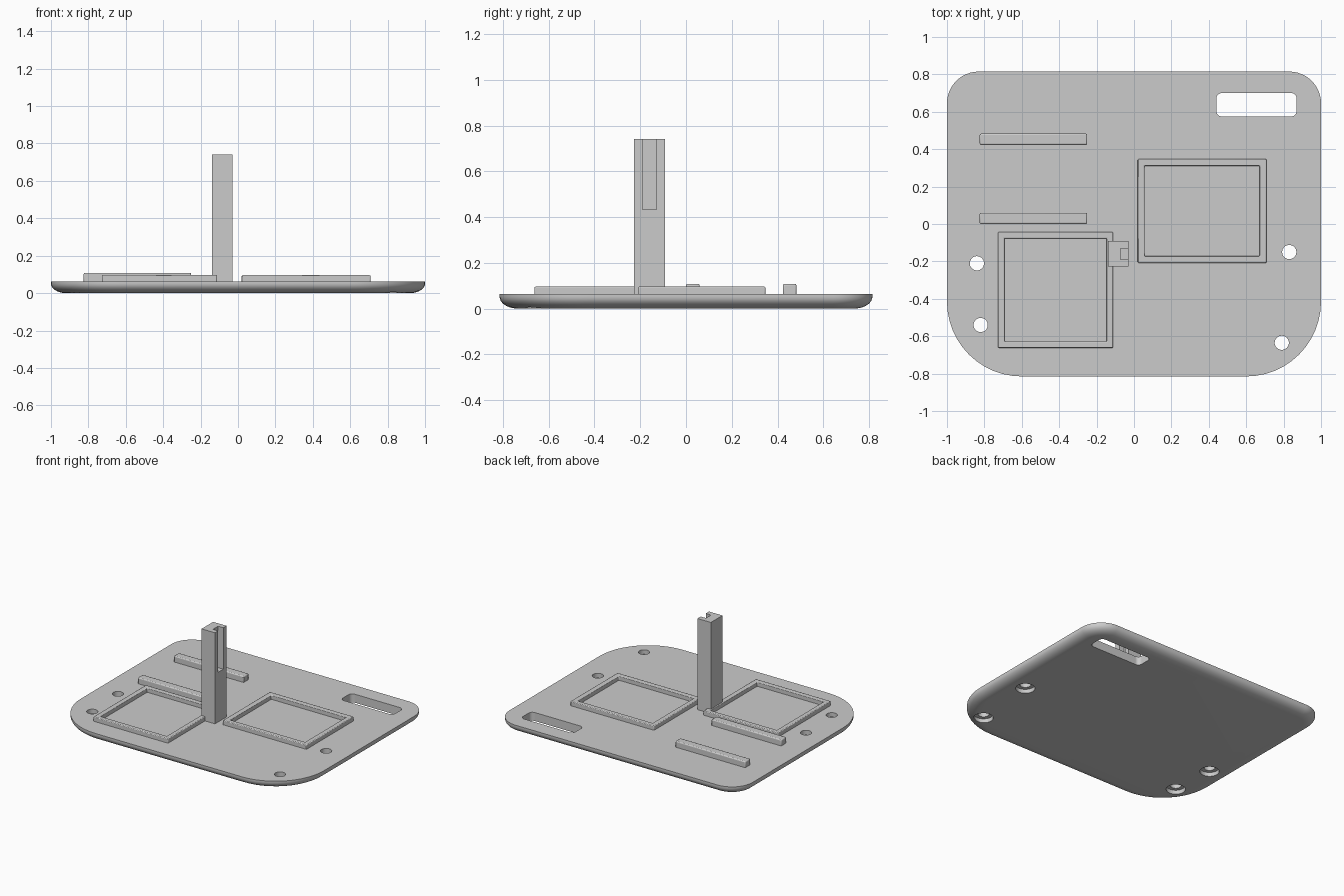
import bpy, bmesh
from math import sin, cos, pi, radians

if "Cube" in bpy.data.objects:
    bpy.data.objects.remove(bpy.data.objects["Cube"])

grey = bpy.data.materials.new("plain grey")
GREY = (0.6, 0.6, 0.6, 1)
grey.diffuse_color = GREY
grey.use_nodes = True
grey.node_tree.nodes["Principled BSDF"].inputs["Base Color"].default_value = GREY

TOP = 0.063     # plate surface
SINK = 0.05     # raised parts start slightly inside the plate


def outline(x0, x1, y0, y1, z, r_front=0, r_back=0, steps=12):
    """Rectangle with separately rounded front and back corners."""
    corners = [(x1, y1, r_back, -1, -1), (x0, y1, r_back, 1, -1),
               (x0, y0, r_front, 1, 1), (x1, y0, r_front, -1, 1)]
    pts = []
    for i, (x, y, r, sx, sy) in enumerate(corners):
        for k in range(steps + 1 if r else 1):
            a = (i + k / steps) * pi / 2
            pts.append((x + sx * r + r * cos(a), y + sy * r + r * sin(a), z) if r else (x, y, z))
    return pts


def loft(name, rings, ring_shaped=False):
    """Join matching outlines into a solid, capped or closed on itself."""
    bm = bmesh.new()
    loops = [[bm.verts.new(p) for p in ring] for ring in rings]
    n = len(loops[0])
    pairs = list(zip(loops, loops[1:]))
    if ring_shaped:
        pairs.append((loops[-1], loops[0]))
    else:
        bm.faces.new(loops[0])
        bm.faces.new(loops[-1])
    for a, b in pairs:
        for i in range(n):
            j = (i + 1) % n
            bm.faces.new((a[i], a[j], b[j], b[i]))
    bmesh.ops.recalc_face_normals(bm, faces=bm.faces)
    mesh = bpy.data.meshes.new(name)
    bm.to_mesh(mesh)
    bm.free()
    mesh.materials.append(grey)
    obj = bpy.data.objects.new(name, mesh)
    bpy.context.collection.objects.link(obj)
    return obj


def block(name, x0, x1, y0, y1, z0, z1, r=0):
    return loft(name, [outline(x0, x1, y0, y1, z, r, r) for z in (z0, z1)])


def soften(obj, width):
    mod = obj.modifiers.new("soft edges", "BEVEL")
    mod.width = width
    mod.segments = 2


def cut(obj, cutter):
    mod = obj.modifiers.new("cut", "BOOLEAN")
    mod.operation = "DIFFERENCE"
    mod.solver = "EXACT"
    mod.object = cutter
    cutter.hide_render = True
    cutter.hide_set(True)


def frame(name, x0, x1, y0, y1, wall, z):
    inner = (x0 + wall, x1 - wall, y0 + wall, y1 - wall)
    obj = loft(name, [outline(x0, x1, y0, y1, SINK), outline(x0, x1, y0, y1, z),
                      outline(*inner, z), outline(*inner, SINK)], True)
    soften(obj, 0.005)


# Base plate with a rounded underside
rings = []
for k in range(9):
    a = k / 8 * pi / 2
    d = 0.08 * (1 - sin(a))
    rings.append(outline(-1 + d, 1 - d, -0.815 + d, 0.815 - d, 0.052 * (1 - cos(a)),
                         0.4 - d, 0.17 - d))
rings.append(outline(-1, 1, -0.815, 0.815, TOP, 0.4, 0.17))
plate = loft("base_plate", rings)

# Strap slot and stepped screw holes through the plate
cut(plate, block("slot_cutter", 0.44, 0.87, 0.575, 0.7, -0.1, 0.2, 0.03))
for x, y in [(-0.84, -0.21), (-0.82, -0.54), (0.83, -0.15), (0.79, -0.635)]:
    steps = [(0.065, -0.1), (0.065, 0.03), (0.038, 0.03), (0.038, 0.2)]
    cut(plate, loft("hole_cutter", [outline(x - r, x + r, y - r, y + r, z, r, r, 8)
                                    for r, z in steps]))
    # Remove doubled corner points so the cutter is clean
    bm = bmesh.new()
    mesh = plate.modifiers[-1].object.data
    bm.from_mesh(mesh)
    bmesh.ops.remove_doubles(bm, verts=bm.verts, dist=0.0001)
    bm.to_mesh(mesh)
    bm.free()

# Raised frames
frame("right_frame", -0.727, -0.112, -0.662, -0.043, 0.034, 0.096)
frame("left_frame", 0.02, 0.708, -0.208, 0.347, 0.036, 0.096)

# Pair of guide rails
for name, y in (("front_rail", 0.0), ("back_rail", 0.423)):
    soften(block(name, -0.825, -0.25, y, y + 0.06, SINK, 0.108), 0.007)

# Upright post with a channel in its upper side
post = block("post", -0.14, -0.03, -0.228, -0.092, SINK, 0.74)
cut(post, block("channel_cutter", -0.073, 0.05, -0.19, -0.13, 0.432, 0.9))

for obj in bpy.context.view_layer.objects:
    obj.select_set(obj.type == "MESH" and not obj.hide_render)
bpy.context.view_layer.objects.active = plate
bpy.ops.object.shade_smooth_by_angle(angle=radians(30))
